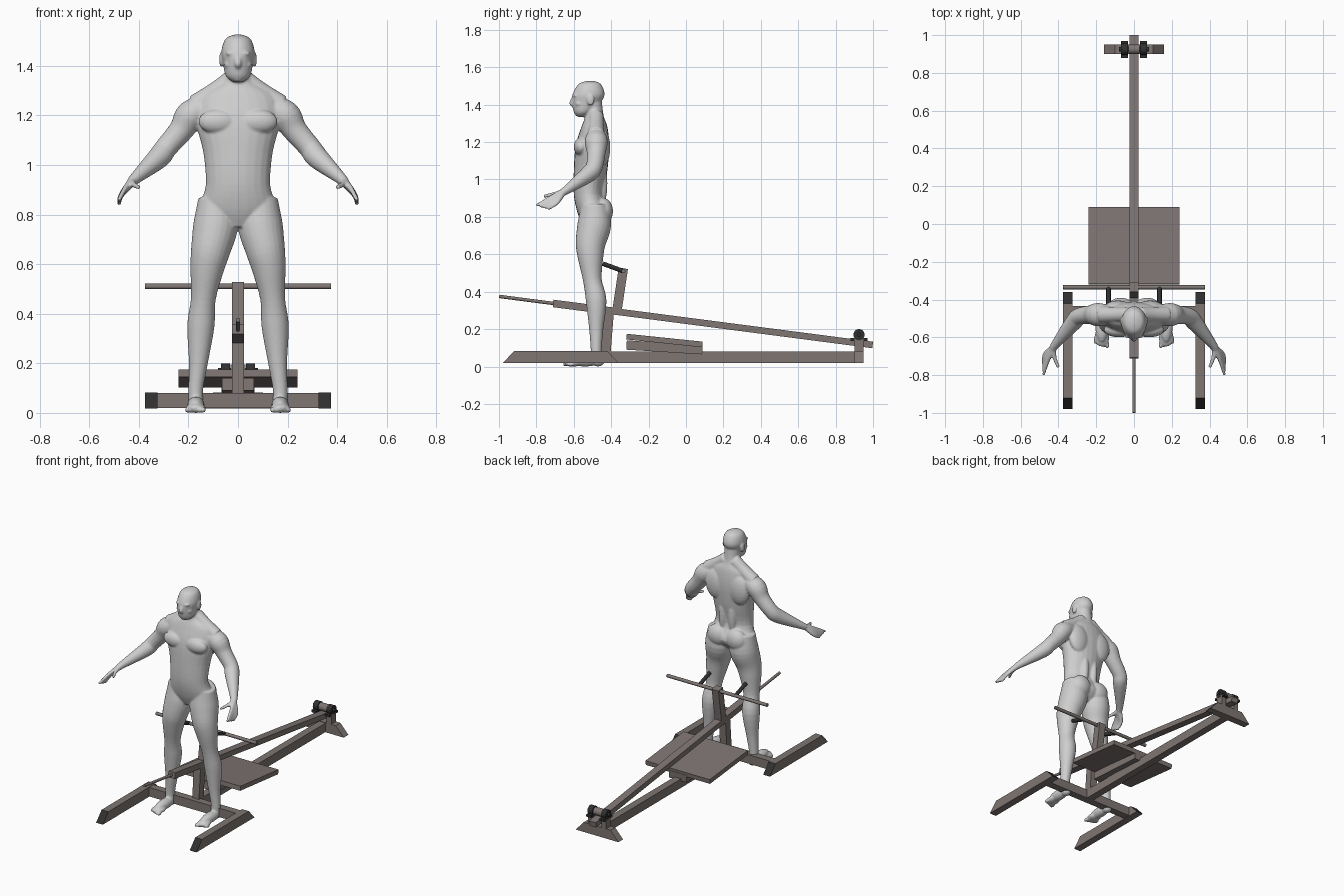
import bpy
import bmesh
import math
from mathutils import Vector, Matrix

default_cube = bpy.data.objects.get("Cube")
if default_cube:
    bpy.data.objects.remove(default_cube, do_unlink=True)


def make_material(name, colour):
    material = bpy.data.materials.new(name)
    material.use_nodes = True
    material.diffuse_color = (*colour, 1)
    shader = next(node for node in material.node_tree.nodes if node.type == "BSDF_PRINCIPLED")
    shader.inputs["Base Color"].default_value = (*colour, 1)
    return material


STEEL = make_material("warm grey steel", (.21, .18, .17))
DARK = make_material("dark rubber", (.03, .03, .03))
SKIN = make_material("pale grey body", (.62, .62, .62))

MIRRORED = (("left", 1), ("right", -1))
TUBE = .05
BEAM_Z = .05
BEAM_Y = -.46
RAIL_X = .35
PIVOT_Y = .925
PIVOT_Z = .17
HANDLE_Y = -.335
HANDLE_Z = .51


def finish(bm, name, *materials):
    bmesh.ops.recalc_face_normals(bm, faces=bm.faces[:])
    mesh = bpy.data.meshes.new(name)
    bm.to_mesh(mesh)
    bm.free()
    for material in materials:
        mesh.materials.append(material)
    obj = bpy.data.objects.new(name, mesh)
    bpy.context.collection.objects.link(obj)
    return obj


def bar(name, start, end, width=TUBE, height=TUBE, material=STEEL):
    """Rectangular tube between two points."""
    start, end = Vector(start), Vector(end)
    along = (end - start).normalized()
    side = Vector((0, 1, 0)) if abs(along.x) > .9 else Vector((1, 0, 0))
    turn = Matrix((side, along.cross(side), along)).transposed().to_4x4()
    size = Matrix.Diagonal((width, height, (end - start).length, 1))
    bm = bmesh.new()
    bmesh.ops.create_cube(bm, size=1, matrix=Matrix.Translation((start + end) / 2) @ turn @ size)
    return finish(bm, name, material)


def rod(name, start, end, radius, material=STEEL):
    """Round bar between two points."""
    start, end = Vector(start), Vector(end)
    turn = (end - start).to_track_quat("Z", "Y").to_matrix().to_4x4()
    bm = bmesh.new()
    bmesh.ops.create_cone(bm, cap_ends=True, segments=24, radius1=radius, radius2=radius,
                          depth=(end - start).length,
                          matrix=Matrix.Translation((start + end) / 2) @ turn)
    for face in bm.faces:
        face.smooth = len(face.verts) == 4
    return finish(bm, name, material)


def slanted_tube(name, centre, half_length, axis, end_material):
    """Floor tube whose ends slope inwards towards the top."""
    size = Vector((TUBE, TUBE, .065))
    size[axis] = half_length * 2
    bm = bmesh.new()
    bmesh.ops.create_cube(bm, size=1, matrix=Matrix.Diagonal((*size, 1)))
    for vert in bm.verts:
        if vert.co.z > 0:
            vert.co[axis] -= math.copysign(.06, vert.co[axis])
    bm.normal_update()
    for face in bm.faces:
        face.material_index = int(abs(face.normal[axis]) > .5)
    bmesh.ops.translate(bm, verts=bm.verts[:], vec=centre)
    return finish(bm, name, STEEL, end_material)


def lever_point(y):
    return (0, y, .245 - .13 * y)


# Base frame
for label, s in MIRRORED:
    slanted_tube(label + "_floor_rail", (s * RAIL_X, -.67, BEAM_Z), .31, 1, DARK)
slanted_tube("rear_foot", (0, PIVOT_Y, BEAM_Z), .16, 0, STEEL)
bar("cross_beam", (-RAIL_X, BEAM_Y, BEAM_Z), (RAIL_X, BEAM_Y, BEAM_Z), TUBE, .06)
bar("spine_beam", (0, BEAM_Y, BEAM_Z), (0, PIVOT_Y, BEAM_Z), TUBE, .06)
bar("front_post", (0, -.43, BEAM_Z), lever_point(-.41))

# Rear pivot with its bearings
for label, s in MIRRORED:
    x = s * TUBE
    bar(label + "_pivot_post", (x, PIVOT_Y, BEAM_Z), (x, PIVOT_Y, .15), .035)
    rod(label + "_bearing", (x - .018, PIVOT_Y, PIVOT_Z), (x + .018, PIVOT_Y, PIVOT_Z), .03, DARK)
    bar(label + "_bearing_base", (x, PIVOT_Y - .045, .145), (x, PIVOT_Y + .045, .145), .035, .015, DARK)
rod("pivot_shaft", (-.08, PIVOT_Y, PIVOT_Z), (.08, PIVOT_Y, PIVOT_Z), .012, DARK)
rod("pivot_sleeve", (-.03, PIVOT_Y, PIVOT_Z), (.03, PIVOT_Y, PIVOT_Z), .025)

# Swinging lever and handle
bar("lever_beam", lever_point(-.4), lever_point(.998), TUBE, .035)
bar("lever_sleeve", lever_point(-.71), lever_point(-.38), TUBE, .04)
rod("weight_rod", lever_point(-.999), lever_point(-.7), .009)
bar("handle_post", lever_point(-.37), (0, HANDLE_Y, .525))
rod("handle_bar", (-.375, HANDLE_Y, HANDLE_Z), (.375, HANDLE_Y, HANDLE_Z), .011)
for label, s in MIRRORED:
    rod(label + "_grip", (s * .135, HANDLE_Y, HANDLE_Z), (s * .135, -.445, .55), .012, DARK)

# Sloping foot platform and its support
bar("platform", (0, -.318, .16), (0, .088, .118), .48, .03)
bar("platform_support", (0, -.318, .115), (0, .088, .09), .13, TUBE)

# Figure: overlapping lofts and ellipsoids fused into one smooth skin
body = bmesh.new()
SIDES = 24
STEPS = 4
BODY_Y = -.5


def spline(points):
    """Smooth curve through every point, each point being a list of values."""
    points = [Vector(p) for p in points]
    padded = [points[0], *points, points[-1]]
    curve = []
    for before, a, b, after in zip(padded, padded[1:], padded[2:], padded[3:]):
        for step in range(STEPS):
            t = step / STEPS
            leave, arrive = (b - before) / 2, (after - a) / 2
            bend = (a - b) * 2 + leave + arrive
            curve.append(a + leave * t + (b - a - bend - leave) * t * t + bend * t ** 3)
    return curve + [points[-1]]


def loft(loops):
    for low, high in zip(loops, loops[1:]):
        for k in range(SIDES):
            j = (k + 1) % SIDES
            body.faces.new((low[k], low[j], high[j], high[k]))
    body.faces.new(loops[0])
    body.faces.new(loops[-1])


def ring(centre, u, v):
    angles = [math.tau * k / SIDES for k in range(SIDES)]
    return [body.verts.new(centre + u * math.cos(t) + v * math.sin(t)) for t in angles]


def column(sections):
    """Upright form from (height, half width, half depth, forward shift)."""
    loft([ring(Vector((0, BODY_Y - shift, z)), Vector((width, 0, 0)), Vector((0, depth, 0)))
          for z, width, depth, shift in spline(sections)])


def limb(side, *sections):
    """Round form along a path of (x, y, z, radius)."""
    curve = spline(sections)
    centres = [Vector((side * x, BODY_Y + y, z)) for x, y, z, _ in curve]
    loops = []
    for i, centre in enumerate(centres):
        along = (centres[min(i + 1, len(centres) - 1)] - centres[max(i - 1, 0)]).normalized()
        u = Vector((0, 1, 0)).cross(along).normalized()
        loops.append(ring(centre, u * curve[i][3], along.cross(u) * curve[i][3]))
    loft(loops)


def blob(side, centre, radii):
    x, y, z = centre
    place = Matrix.Translation((side * x, BODY_Y + y, z)) @ Matrix.Diagonal((*radii, 1))
    bmesh.ops.create_uvsphere(body, u_segments=SIDES, v_segments=12, radius=1, matrix=place)


# Torso with neck, then head
column([(.75, .06, .05, 0), (.82, .15, .09, -.01), (.92, .13, .08, .02), (1.05, .14, .09, .01),
        (1.18, .17, .09, 0), (1.28, .15, .07, -.01), (1.34, .06, .05, -.01), (1.42, .05, .05, 0)])
column([(1.335, .02, .02, .06), (1.36, .05, .05, .05), (1.42, .062, .08, .03),
        (1.46, .067, .085, .02), (1.51, .05, .06, .015), (1.527, .01, .02, .01)])

# Nose, lips and chin
limb(1, (0, -.095, 1.45, .008), (0, -.11, 1.41, .014), (0, -.1, 1.395, .01))
blob(1, (0, -.09, 1.375), (.02, .013, .01))
blob(1, (0, -.08, 1.35), (.02, .014, .013))

for label, s in MIRRORED:
    # Brow, cheek and ear
    blob(s, (.026, -.09, 1.45), (.024, .016, .009))
    blob(s, (.036, -.07, 1.405), (.02, .022, .016))
    blob(s, (.068, -.01, 1.425), (.008, .02, .03))

    # Chest, shoulder blade, lower back and seat
    blob(s, (.08, -.06, 1.175), (.08, .04, .05))
    blob(s, (.085, .055, 1.17), (.075, .04, .1))
    blob(s, (.035, .04, .98), (.03, .04, .14))
    blob(s, (.07, .06, .83), (.07, .05, .07))

    # Neck slope and arm
    limb(s, (.03, .02, 1.34, .04), (.09, .02, 1.295, .04), (.17, .02, 1.24, .045))
    limb(s, (.13, .02, 1.23, .05), (.19, .02, 1.2, .062), (.23, .02, 1.14, .05),
         (.29, .01, 1.07, .045), (.32, -.02, 1.03, .045), (.41, -.13, .95, .025), (.43, -.16, .93, .02))

    # Hand: thumb and fingers fan out from the wrist
    wrist = (.43, -.16, .93, .018)
    limb(s, wrist, (.42, -.21, .92, .011), (.4, -.26, .91, .009))
    for k in range(4):
        limb(s, wrist, (.455 + .006 * k, -.22 + .01 * k, .905 - .01 * k, .011),
             (.48, -.3 + .02 * k, .86 - .006 * k, .008))

    # Leg
    limb(s, (.09, .01, .87, .07), (.09, .01, .76, .09), (.11, -.01, .66, .08), (.125, -.01, .58, .068),
         (.14, 0, .46, .05), (.15, .02, .35, .055), (.16, .02, .2, .038), (.17, .02, .1, .03),
         (.17, .02, .04, .03))

    # Foot and toes
    blob(s, (.17, .03, .03), (.03, .035, .03))
    blob(s, (.17, -.04, .033), (.035, .09, .033))
    blob(s, (.17, -.1, .02), (.04, .05, .02))
    for k in range(5):
        blob(s, (.14 + .016 * k, -.14 + .006 * k, .012), (.01, .02, .012))

figure = finish(body, "standing_figure", SKIN)
fuse = figure.modifiers.new("fuse", "REMESH")
fuse.mode = "VOXEL"
fuse.voxel_size = .0055
fuse.use_smooth_shade = True
soften = figure.modifiers.new("soften", "SMOOTH")
soften.iterations = 5
